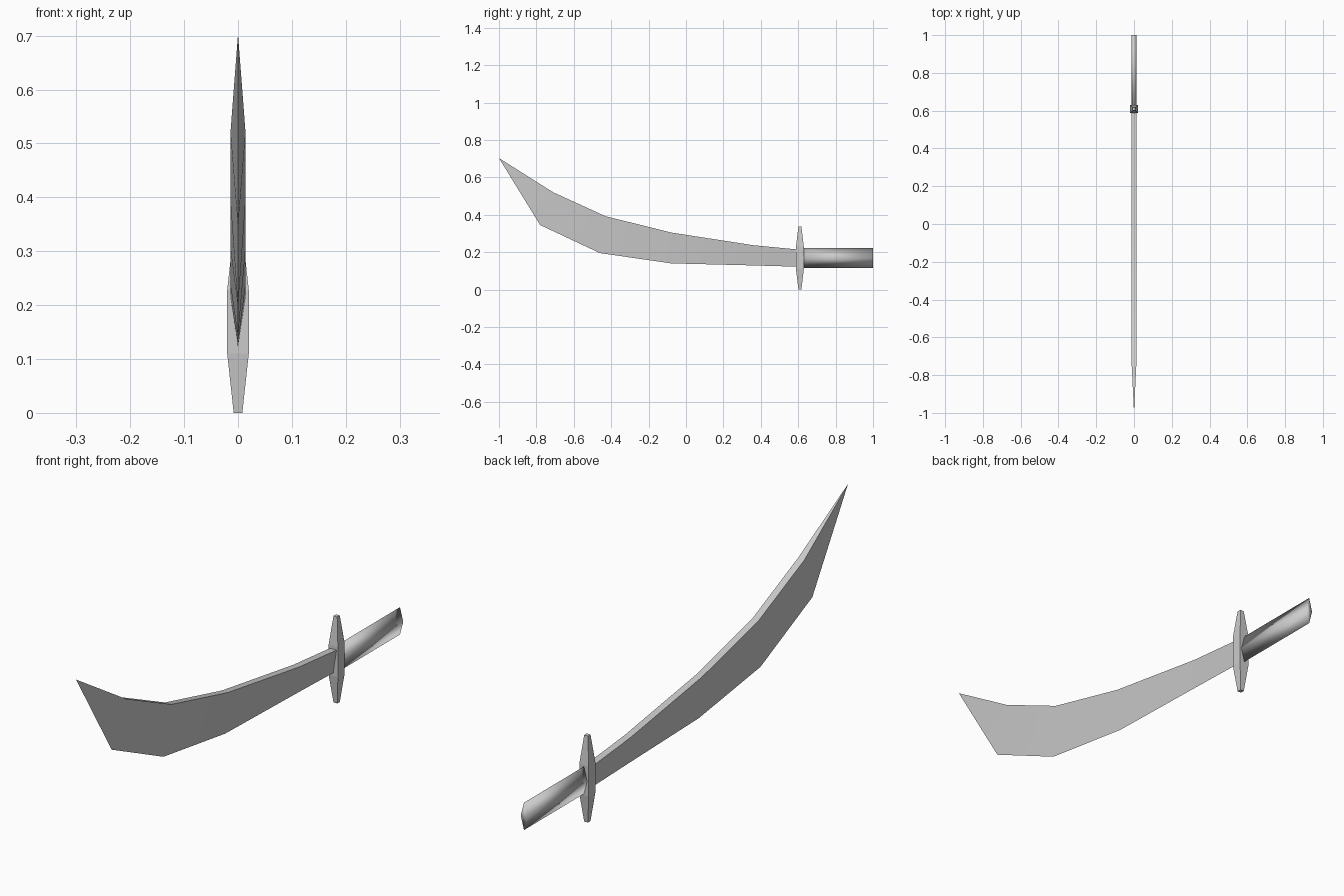
import bpy

if "Cube" in bpy.data.objects:
    bpy.data.objects.remove(bpy.data.objects["Cube"])

steel = bpy.data.materials.new("grey steel")
steel.diffuse_color = (0.6, 0.6, 0.6, 1)
steel.use_nodes = True
steel.node_tree.nodes["Principled BSDF"].inputs["Base Color"].default_value = steel.diffuse_color


def make(name, verts, faces):
    mesh = bpy.data.meshes.new(name)
    mesh.from_pydata(verts, [], faces)
    mesh.materials.append(steel)
    obj = bpy.data.objects.new(name, mesh)
    bpy.context.collection.objects.link(obj)
    return obj


def loft(name, rings):
    """Join equal-sized rings of points into a capped solid."""
    n = len(rings[0])
    faces = [tuple(range(n))[::-1]]
    for r in range(len(rings) - 1):
        for i in range(n):
            j = (i + 1) % n
            faces.append((r * n + i, r * n + j, r * n + n + j, r * n + n + i))
    last = (len(rings) - 1) * n
    faces.append(tuple(range(last, last + n)))
    return make(name, [p for ring in rings for p in ring], faces)


# Blade: flat spine above, sharp cutting edge below, meeting in one tip point
W = 0.014
stations = [  # spine y, spine z, edge y, edge z
    (0.60, 0.214, 0.60, 0.122),
    (0.36, 0.237, 0.36, 0.129),
    (-0.08, 0.305, -0.08, 0.140),
    (-0.43, 0.392, -0.46, 0.195),
    (-0.71, 0.520, -0.78, 0.345),
]
verts = []
for sy, sz, ey, ez in stations:
    verts += [(-W, sy, sz), (W, sy, sz), (0, ey, ez)]
tip = len(verts)
verts.append((0, -1.0, 0.703))
faces = [(0, 1, 2)]
for r in range(len(stations) - 1):
    for i in range(3):
        a, b = r * 3 + i, r * 3 + (i + 1) % 3
        faces.append((b, a, a + 3, b + 3))
for i in range(3):
    faces.append((tip - 3 + (i + 1) % 3, tip - 3 + i, tip))
blade = make("blade", verts, faces)

# Guard: square bar tapering to both ends
GY = 0.609
rings = []
for z, hx, hy in [(0, 0.008, 0.008), (0.11, 0.02, 0.021),
                  (0.228, 0.02, 0.021), (0.338, 0.008, 0.008)]:
    rings.append([(-hx, GY - hy, z), (hx, GY - hy, z),
                  (hx, GY + hy, z), (-hx, GY + hy, z)])
guard = loft("guard", rings)

# Grip: softly shaded diamond section
grip = loft("grip", [[(0, y, 0.222), (W, y, 0.168), (0, y, 0.115), (-W, y, 0.168)]
                     for y in (0.615, 1.0)])

# Consistent outward faces and shading
for obj in (blade, guard, grip):
    bpy.ops.object.select_all(action='DESELECT')
    obj.select_set(True)
    bpy.context.view_layer.objects.active = obj
    bpy.ops.object.mode_set(mode='EDIT')
    bpy.ops.mesh.select_all(action='SELECT')
    bpy.ops.mesh.normals_make_consistent(inside=False)
    bpy.ops.object.mode_set(mode='OBJECT')
    if obj is blade:
        bpy.ops.object.shade_smooth_by_angle(angle=0.52)
    elif obj is grip:
        bpy.ops.object.shade_smooth()
